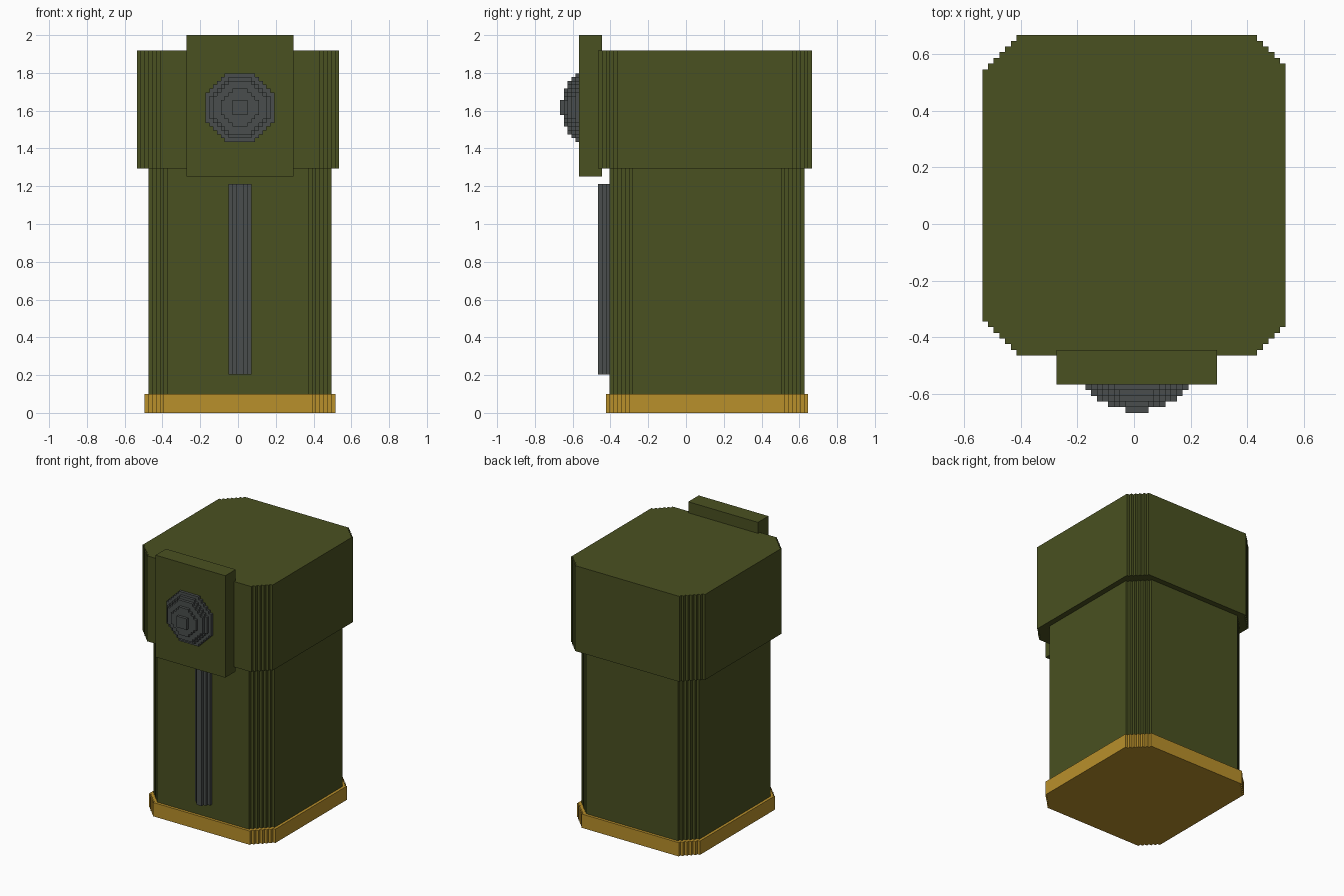
import bpy
import bmesh

cube = bpy.data.objects.get("Cube")
if cube:
    bpy.data.objects.remove(cube, do_unlink=True)

V = 2 / 99  # size of one block of the stepped grid


def make_material(name, rgb):
    mat = bpy.data.materials.new(name)
    mat.use_nodes = True
    color = (*rgb, 1)
    mat.diffuse_color = color
    mat.node_tree.nodes["Principled BSDF"].inputs["Base Color"].default_value = color
    return mat


olive = make_material("olive_green", (0.068, 0.082, 0.015))
grey = make_material("dark_grey", (0.068, 0.076, 0.074))
gold = make_material("gold", (0.485, 0.278, 0.024))


def stepped_outline(a0, a1, b0, b1, cuts):
    """Rectangle whose corners are cut as staircases, counter-clockwise
    from the low corner; cuts gives the number of steps per corner."""
    corners = [(a0, b0, 1, 1), (a1, b0, -1, 1), (a1, b1, -1, -1), (a0, b1, 1, -1)]
    outline = []
    for (a, b, sa, sb), n in zip(corners, cuts):
        stairs = []
        for i in range(n):
            stairs += [(a + sa * i, b + sb * (n - i)), (a + sa * (i + 1), b + sb * (n - i))]
        stairs.append((a + sa * n, b))
        if sa != sb:
            stairs.reverse()
        outline += stairs
    return outline


def extrude_part(name, mat, outline, layers, place):
    """Extrude an outline between two layers; place maps (a, b, layer) to xyz."""
    bm = bmesh.new()
    rings = [[bm.verts.new([c * V for c in place(a, b, h)]) for a, b in outline]
             for h in layers]
    for ring in rings:
        bm.faces.new(ring)
    count = len(outline)
    for i in range(count):
        j = (i + 1) % count
        bm.faces.new((rings[0][i], rings[0][j], rings[1][j], rings[1][i]))
    bmesh.ops.recalc_face_normals(bm, faces=bm.faces)
    mesh = bpy.data.meshes.new(name)
    bm.to_mesh(mesh)
    bm.free()
    mesh.materials.append(mat)
    obj = bpy.data.objects.new(name, mesh)
    bpy.context.collection.objects.link(obj)
    return obj


def upright(a, b, h):
    return a, b, h


def forward(a, b, h):
    return a, h, b


# Main housing, stacked from the floor up
extrude_part("base_plate", gold,
             stepped_outline(-24.5, 25.5, -21, 32, (5, 6, 6, 5)), (0, 5), upright)
extrude_part("body", olive,
             stepped_outline(-23.5, 24.5, -20, 31, (5, 6, 6, 5)), (5, 64), upright)
extrude_part("head", olive,
             stepped_outline(-26.5, 26.5, -23, 33, (6, 5, 5, 6)), (64, 95), upright)

# Rounded strip down the front of the body
extrude_part("front_strip", grey,
             stepped_outline(-2.5, 3.5, -23, -20, (2, 2, 0, 0)), (10, 60), upright)

# Front panel
extrude_part("front_panel", olive,
             stepped_outline(-13.5, 14.5, 62, 99, (0, 0, 0, 0)), (-28, -22), forward)

# Domed knob made of shrinking octagonal layers
for i, (half, cut) in enumerate([(9, 5), (8, 5), (7, 4), (5, 3), (2, 0)]):
    extrude_part(f"knob_layer_{i + 1}", grey,
                 stepped_outline(0.5 - half, 0.5 + half, 80 - half, 80 + half, [cut] * 4),
                 (-28 - i, -29 - i), forward)
